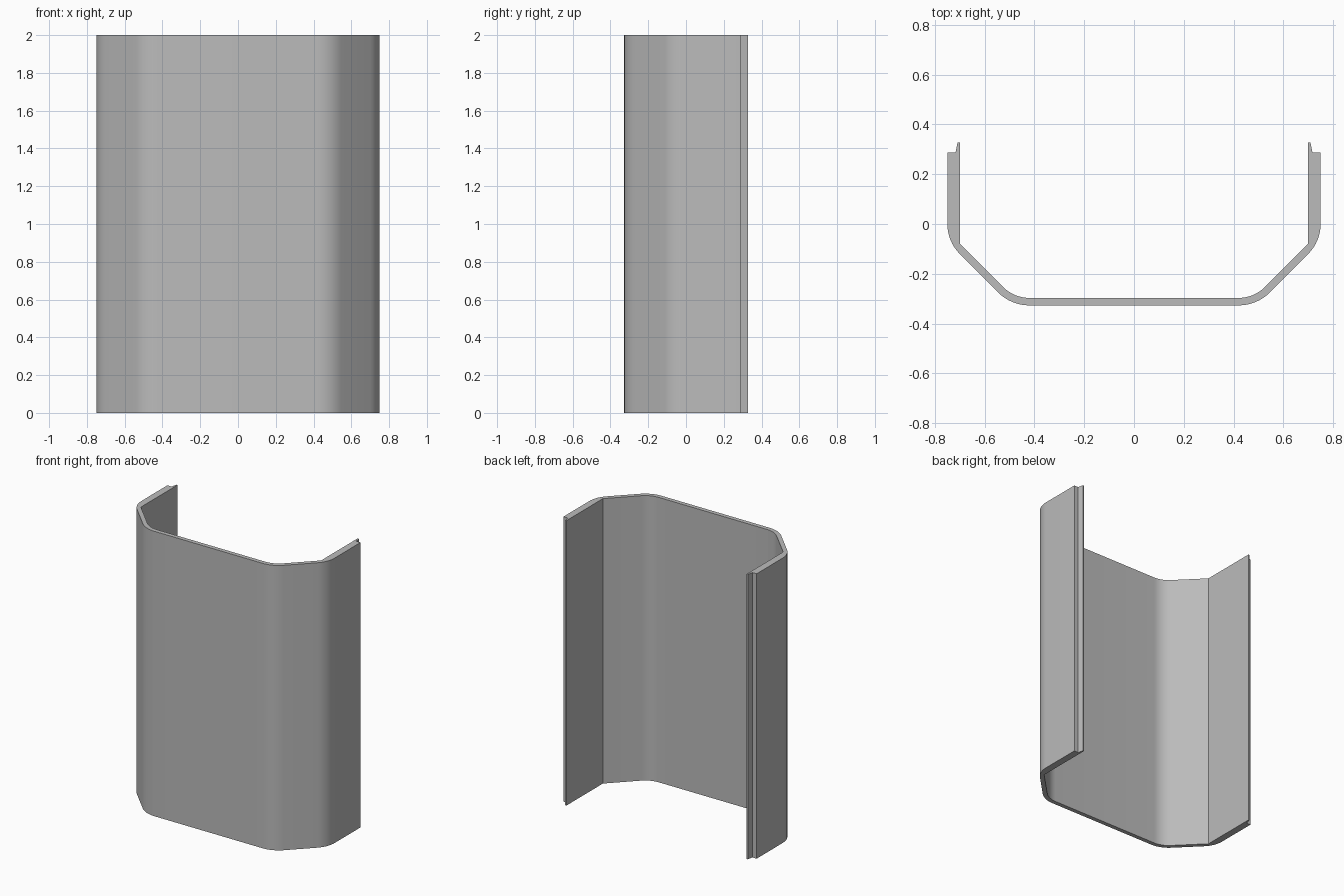
import bpy
import bmesh
from math import sin, cos, pi

HEIGHT = 2.0
BACK, STEP, FRONT = 0.327, 0.288, -0.327
WALL = 0.03
ARC_STEPS = 8

cube = bpy.data.objects.get("Cube")
if cube:
    bpy.data.objects.remove(cube, do_unlink=True)


def arc(cx, cy, radius, start, end):
    """Points along an arc, angles in radians."""
    angles = [start + (end - start) * i / ARC_STEPS for i in range(ARC_STEPS + 1)]
    return [(cx + radius * cos(a), cy + radius * sin(a)) for a in angles]


# Left half of the cross-section: outer skin, then inner skin
side_r, front_r = 0.17, 0.18
front_centre = (0.42, FRONT + front_r)
outer = [(0.70, BACK), (0.709, BACK), (0.717, STEP), (0.75, STEP)]
outer += arc(0.75 - side_r, 0.0, side_r, 0, -pi / 4)
outer += arc(*front_centre, front_r, -pi / 4, -pi / 2)
inner = arc(*front_centre, front_r - WALL, -pi / 2, -pi / 4) + [(0.70, -0.078)]

# Mirror the half into one closed outline
half = outer + inner
mirror = [(-x, y) for x, y in half]
n = len(outer)
outline = half[:n] + mirror[:n][::-1] + mirror[n:][::-1] + half[n:]

# Extrude the outline upward
bm = bmesh.new()
base = bm.faces.new([bm.verts.new((x, y, 0)) for x, y in outline])
result = bmesh.ops.extrude_face_region(bm, geom=[base], use_keep_orig=True)
top = [v for v in result["geom"] if isinstance(v, bmesh.types.BMVert)]
bmesh.ops.translate(bm, vec=(0, 0, HEIGHT), verts=top)
bmesh.ops.recalc_face_normals(bm, faces=bm.faces)
mesh = bpy.data.meshes.new("channel_panel")
bm.to_mesh(mesh)
bm.free()

panel = bpy.data.objects.new("channel_panel", mesh)
bpy.context.collection.objects.link(panel)

# Plain grey finish
grey = bpy.data.materials.new("plain_grey")
grey.use_nodes = True
colour = (0.5, 0.5, 0.5, 1)
grey.diffuse_color = colour
grey.node_tree.nodes["Principled BSDF"].inputs["Base Color"].default_value = colour
mesh.materials.append(grey)

# Smooth bends with crisp edges
bpy.ops.object.select_all(action="DESELECT")
panel.select_set(True)
bpy.context.view_layer.objects.active = panel
bpy.ops.object.shade_smooth_by_angle(angle=pi / 9)
